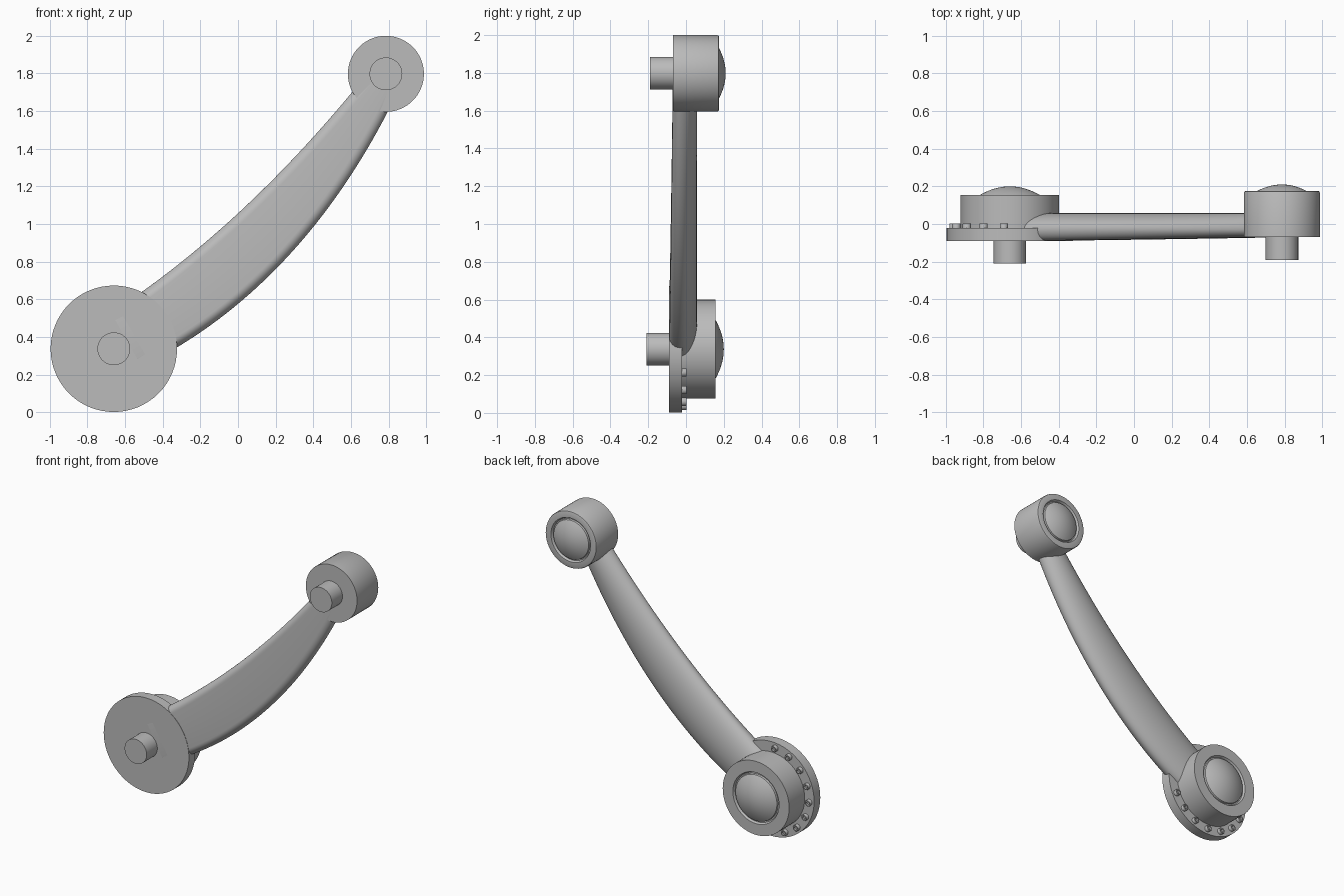
import bpy, bmesh
from math import sin, cos, pi, radians
from mathutils import Vector

cube = bpy.data.objects.get("Cube")
if cube:
    bpy.data.objects.remove(cube, do_unlink=True)

grey = bpy.data.materials.new("plain grey")
grey.use_nodes = True
colour = (0.5, 0.5, 0.5, 1)
grey.diffuse_color = colour
grey.node_tree.nodes["Principled BSDF"].inputs["Base Color"].default_value = colour


def finish(name, bm, angle=35):
    bmesh.ops.remove_doubles(bm, verts=bm.verts, dist=1e-5)
    bmesh.ops.recalc_face_normals(bm, faces=bm.faces)
    mesh = bpy.data.meshes.new(name)
    bm.to_mesh(mesh)
    bm.free()
    obj = bpy.data.objects.new(name, mesh)
    bpy.context.collection.objects.link(obj)
    mesh.materials.append(grey)
    bpy.ops.object.select_all(action='DESELECT')
    obj.select_set(True)
    bpy.context.view_layer.objects.active = obj
    bpy.ops.object.shade_smooth_by_angle(angle=radians(angle))
    return obj


def lathe(name, centre, profile, steps=64):
    """Turn (radius, y) points about an axis parallel to y."""
    bm = bmesh.new()
    x, z = centre
    verts = [bm.verts.new((x + r, y, z)) for r, y in profile]
    edges = [bm.edges.new(pair) for pair in zip(verts, verts[1:])]
    bmesh.ops.spin(bm, geom=verts + edges, cent=(x, 0, z), axis=(0, 1, 0),
                   angle=2 * pi, steps=steps)
    return finish(name, bm)


def dome(radius, base, height, n=10):
    """Profile of a shallow cap, from rim to crown."""
    return [(radius * (1 - i / n), base + height * (1 - (1 - i / n) ** 2))
            for i in range(n + 1)]


def cylinder(name, centre, radius, y0, y1):
    return lathe(name, centre, [(0, y0), (radius, y0), (radius, y1), (0, y1)])


low, high = (-0.66, 0.337), (0.786, 1.798)

# Lower hub: flange, boss with domed cap, pin
cylinder("lower_flange", low, 0.336, -0.09, -0.02)
lathe("lower_boss", low, [(0, -0.03), (0.262, -0.03), (0.262, 0.155),
                          (0.182, 0.155), (0.174, 0.14), (0.166, 0.14)]
      + dome(0.163, 0.152, 0.048))
cylinder("lower_pin", low, 0.087, -0.21, -0.08)

# Upper hub with softened back rim, domed cap and pin
lathe("upper_hub", high, [(0, -0.07), (0.202, -0.07), (0.202, 0.166),
                          (0.199, 0.173), (0.192, 0.176), (0.156, 0.176),
                          (0.148, 0.16), (0.141, 0.16)]
      + dome(0.138, 0.172, 0.038))
cylinder("upper_pin", high, 0.087, -0.19, -0.06)

# Ring of small studs on the back of the flange, on the side away from the arm
for i in range(12):
    a = radians(96 + 21.8 * i)
    lathe(f"flange_stud_{i + 1}", (low[0] + 0.3 * cos(a), low[1] + 0.3 * sin(a)),
          [(0.022, -0.03), (0.022, 0), (0.02, 0.003), (0.012, 0.003),
           (0.01, -0.008), (0, -0.008)], 16)

# Curved arm: flat front, rounded back, swept along a bowed path
start, bend, end = Vector((-0.405, 0.5)), Vector((0.2125, 0.9075)), Vector((0.7, 1.645))
bm = bmesh.new()
rings = []
for i in range(41):
    t = -0.15 + 1.25 * i / 40
    p = start * (1 - t) ** 2 + bend * 2 * t * (1 - t) + end * t * t
    d = ((bend - start) * (1 - t) + (end - bend) * t).normalized()
    side = Vector((d.y, -d.x))
    half = 0.175 + 0.055 * t - 0.122 * t * t
    front = -0.088 + 0.017 * t
    waist = -0.03
    section = []
    for k in range(25):                       # rounded back
        a = pi * k / 24
        section.append((half * cos(a), waist + 0.088 * sin(a)))
    for sign in (-1, 1):                      # front corners
        corner = []
        for k in range(1, 9):
            a = pi / 2 * k / 8
            corner.append((sign * (half - 0.05 * (1 - cos(a))),
                           waist + (front - waist) * sin(a)))
        section += corner if sign < 0 else corner[::-1]
    rings.append([bm.verts.new((p.x + side.x * u, y, p.y + side.y * u))
                  for u, y in section])
for r0, r1 in zip(rings, rings[1:]):
    for k in range(len(r0)):
        bm.faces.new((r0[k - 1], r0[k], r1[k], r1[k - 1]))
bm.faces.new(rings[0])
bm.faces.new(rings[-1])
finish("curved_arm", bm, 40)
